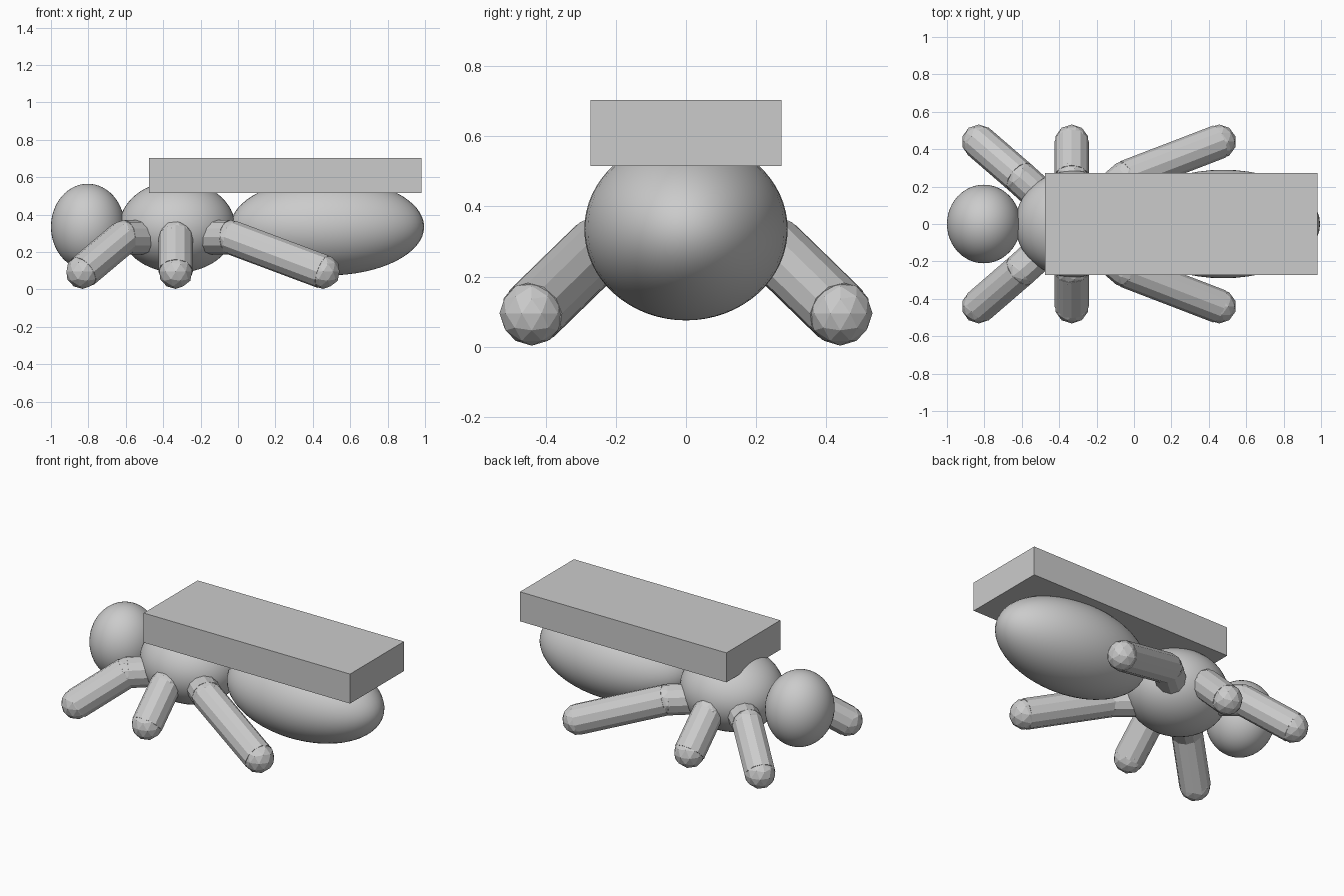
import bpy
from mathutils import Vector

if "Cube" in bpy.data.objects:
    bpy.data.objects.remove(bpy.data.objects["Cube"])

GREY = (0.6, 0.6, 0.6, 1)
grey = bpy.data.materials.new("plain grey")
grey.use_nodes = True
grey.diffuse_color = GREY
grey.node_tree.nodes["Principled BSDF"].inputs["Base Color"].default_value = GREY


def finish(name, smooth=False):
    ob = bpy.context.object
    ob.name = name
    ob.data.materials.append(grey)
    if smooth:
        bpy.ops.object.shade_smooth()
    return ob


def ellipsoid(name, x, radii):
    bpy.ops.mesh.primitive_uv_sphere_add(segments=48, ring_count=32, location=(x, 0, 0.335))
    bpy.context.object.scale = radii
    finish(name, True)


def ball(name, centre, radius):
    bpy.ops.mesh.primitive_ico_sphere_add(subdivisions=2, radius=radius, location=centre)
    finish(name)


def tube(name, start, end, radius):
    axis = end - start
    bpy.ops.mesh.primitive_cylinder_add(vertices=12, radius=radius, depth=axis.length,
                                        location=(start + end) / 2)
    bpy.context.object.rotation_euler = axis.to_track_quat('Z', 'Y').to_euler()
    finish(name)


# Body: three smooth ellipsoids in a row
ellipsoid("head", -0.803, (0.197, 0.21, 0.23))
ellipsoid("thorax", -0.325, (0.31, 0.285, 0.245))
ellipsoid("abdomen", 0.477, (0.518, 0.29, 0.26))

# Flat box resting on the back
bpy.ops.mesh.primitive_cube_add(size=1, location=(0.253, 0, 0.609))
bpy.context.object.scale = (1.456, 0.544, 0.188)
finish("back_box")

# Six legs: horizontal upper part, knee, sloping lower part, foot
R = 0.092
legs = {"front": (-0.61, -0.83), "middle": (-0.333, -0.333), "hind": (-0.04, 0.455)}
for side, s in (("left", 1), ("right", -1)):
    for place, (knee_x, foot_x) in legs.items():
        hip = Vector((-0.333, 0, 0.28))
        knee = Vector((knee_x, 0.25 * s, 0.28))
        foot = Vector((foot_x, 0.44 * s, 0.095))
        name = f"{place}_{side}"
        tube(name + "_upper_leg", hip, knee, R)
        ball(name + "_knee", knee, R)
        tube(name + "_lower_leg", knee, foot, R)
        ball(name + "_foot", foot, R)
